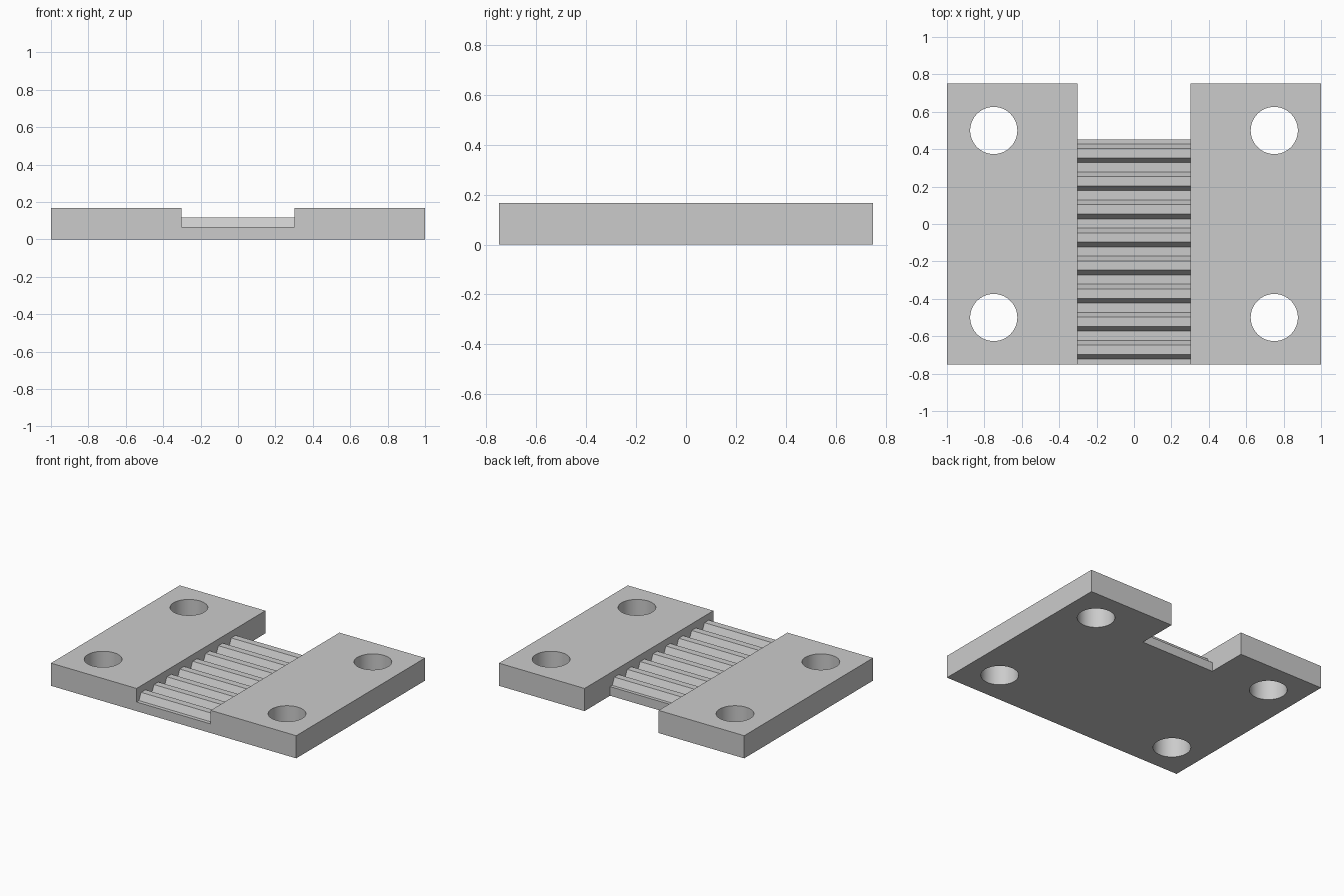
import bpy
import bmesh
from mathutils import Matrix

cube = bpy.data.objects.get("Cube")
if cube:
    bpy.data.objects.remove(cube, do_unlink=True)

THICK, FLOOR, TOOTH_TOP = 0.167, 0.067, 0.118
HALF_Y, SLOT, SLOT_BACK = 0.75, 0.302, 0.453
PITCH, STEP, TEETH = 0.15, 0.025, 8

grey = bpy.data.materials.new("plain grey")
grey.use_nodes = True
colour = (0.6, 0.6, 0.6, 1)
grey.diffuse_color = colour
grey.node_tree.nodes["Principled BSDF"].inputs["Base Color"].default_value = colour


def make_object(name, bm):
    bmesh.ops.recalc_face_normals(bm, faces=bm.faces[:])
    mesh = bpy.data.meshes.new(name)
    bm.to_mesh(mesh)
    bm.free()
    mesh.materials.append(grey)
    obj = bpy.data.objects.new(name, mesh)
    bpy.context.collection.objects.link(obj)
    return obj


def box(name, x0, x1, y0, y1, z0, z1):
    bm = bmesh.new()
    move = Matrix.Translation(((x0 + x1) / 2, (y0 + y1) / 2, (z0 + z1) / 2))
    size = Matrix.Diagonal((x1 - x0, y1 - y0, z1 - z0, 1))
    bmesh.ops.create_cube(bm, size=1, matrix=move @ size)
    return make_object(name, bm)


# Base plate
plate = box("clamp_plate", -1, 1, -HALF_Y, HALF_Y, 0, THICK)

# Open notch at the back of the slot
cutters = [box("notch_cutter", -SLOT, SLOT, SLOT_BACK, 1, -1, 1)]

# Toothed channel: trapezoid teeth repeated along y, extruded across x
profile = [(-1, 1), (-1, FLOOR)]
for i in range(TEETH):
    y = -HALF_Y + 0.028 + i * PITCH
    profile += [(y, FLOOR), (y + STEP, TOOTH_TOP),
                (y + 3 * STEP, TOOTH_TOP), (y + 4 * STEP, FLOOR)]
profile += [(0.6, FLOOR), (0.6, 1)]
bm = bmesh.new()
face = bm.faces.new([bm.verts.new((-SLOT, y, z)) for y, z in profile])
new = bmesh.ops.extrude_face_region(bm, geom=[face])["geom"]
bmesh.ops.translate(bm, vec=(2 * SLOT, 0, 0),
                    verts=[v for v in new if isinstance(v, bmesh.types.BMVert)])
cutters.append(make_object("tooth_channel_cutter", bm))

# Four screw holes
for sx in (-1, 1):
    for sy in (-1, 1):
        bm = bmesh.new()
        bmesh.ops.create_cone(bm, cap_ends=True, segments=64, radius1=0.126,
                              radius2=0.126, depth=1,
                              matrix=Matrix.Translation((sx * 0.75, sy * 0.5, 0)))
        cutters.append(make_object("screw_hole_cutter", bm))

# Cut everything out of the plate, then drop the cutters
for cutter in cutters:
    mod = plate.modifiers.new(cutter.name, 'BOOLEAN')
    mod.operation = 'DIFFERENCE'
    mod.solver = 'EXACT'
    mod.object = cutter
    cutter.hide_render = True
bpy.context.view_layer.update()
result = bpy.data.meshes.new_from_object(
    plate.evaluated_get(bpy.context.evaluated_depsgraph_get()))
plate.modifiers.clear()
plate.data = result
for cutter in cutters:
    bpy.data.objects.remove(cutter, do_unlink=True)

# Smooth hole walls, sharp edges elsewhere
bpy.ops.object.select_all(action='DESELECT')
plate.select_set(True)
bpy.context.view_layer.objects.active = plate
bpy.ops.object.shade_smooth_by_angle(angle=0.5)
